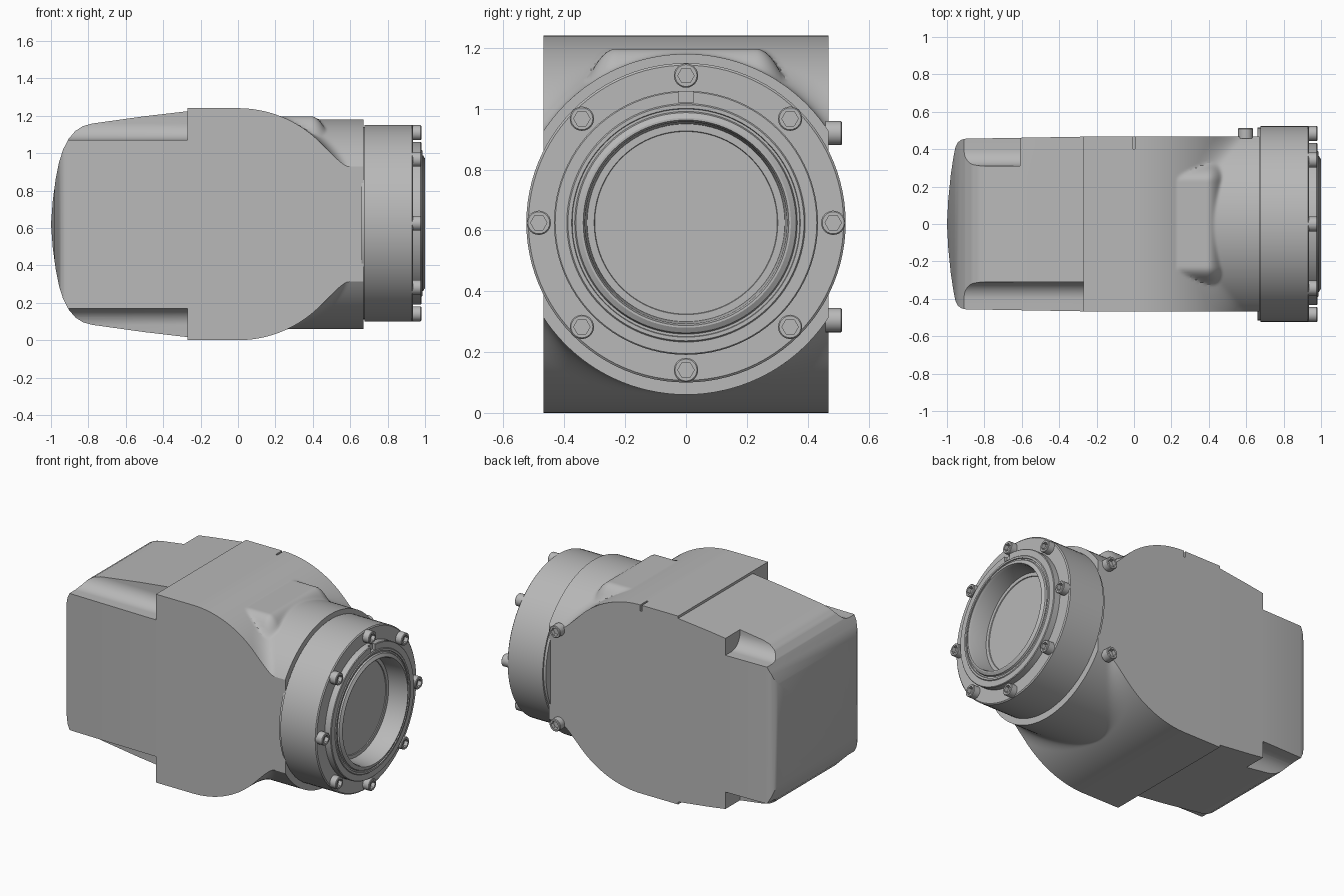
import bpy, bmesh, math
from mathutils import Vector

cube = bpy.data.objects.get("Cube")
if cube:
    bpy.data.objects.remove(cube)

grey = bpy.data.materials.new("cast_grey")
grey.use_nodes = True
GREY = (0.48, 0.48, 0.48, 1)
grey.diffuse_color = GREY
grey.node_tree.nodes["Principled BSDF"].inputs["Base Color"].default_value = GREY

MID = 0.62      # height of the body centre
AXIS = 0.625    # height of the flange axis
HALF = 0.468    # half width of the body


def loft(name, loops):
    """Bridge equal point loops and close both ends."""
    bm = bmesh.new()
    rings = [[bm.verts.new(p) for p in loop] for loop in loops]
    n = len(rings[0])
    for a, b in zip(rings, rings[1:]):
        for i in range(n):
            j = (i + 1) % n
            bm.faces.new((a[i], a[j], b[j], b[i]))
    bm.faces.new(rings[0])
    bm.faces.new(rings[-1])
    bmesh.ops.recalc_face_normals(bm, faces=bm.faces)
    mesh = bpy.data.meshes.new(name)
    bm.to_mesh(mesh)
    bm.free()
    mesh.materials.append(grey)
    ob = bpy.data.objects.new(name, mesh)
    bpy.context.collection.objects.link(ob)
    return ob


def box(name, lo, hi):
    corners = [(0, 0), (1, 0), (1, 1), (0, 1)]
    pick = (lo, hi)
    return loft(name, [[(x, pick[i][1], pick[j][2]) for i, j in corners]
                       for x in (lo[0], hi[0])])


def carve(ob, tool, operation="DIFFERENCE"):
    bpy.context.view_layer.objects.active = ob
    mod = ob.modifiers.new("carve", "BOOLEAN")
    mod.operation = operation
    mod.solver = "EXACT"
    mod.object = tool
    bpy.ops.object.modifier_apply(modifier=mod.name)
    bpy.data.objects.remove(tool)


def smooth(ob, angle=30):
    bpy.ops.object.select_all(action="DESELECT")
    ob.select_set(True)
    bpy.context.view_layer.objects.active = ob
    bpy.ops.object.shade_smooth_by_angle(angle=math.radians(angle))


def lathe(name, profile, centre, seg=96, along_y=False):
    """Turn (distance, radius) pairs; a negative radius makes a hexagon."""
    loops = []
    for d, r in profile:
        loop = []
        for k in range(seg):
            a = math.tau * k / seg
            rad = r
            if r < 0:
                off = (a + 1e-6) % (math.pi / 3) - math.pi / 6
                rad = -r * math.cos(math.pi / 6) / math.cos(off)
            u, v = rad * math.cos(a), rad * math.sin(a)
            p = Vector((u, d, v)) if along_y else Vector((d, u, v))
            loop.append(p + Vector(centre))
        loops.append(loop)
    ob = loft(name, loops)
    smooth(ob)
    return ob


def smooth_max(a, b, k):
    if k < 1e-4:
        return max(a, b)
    h = max(k - abs(a - b), 0) / k
    return max(a, b) + h * h * k / 4


# Main housing: drum across y blended into the round neck along x
def height(x, y, top):
    drum = math.sqrt(max(MID ** 2 - max(x, 0) ** 2, 0))
    neck = math.sqrt(0.56 ** 2 - y * y)
    z = smooth_max(drum, neck, 0.13 * (y / HALF) ** 2) if x > 0.1 else drum
    if top and x > 0.2:
        # raised pad on top of the neck
        d = math.hypot(max(x - 0.39, 0), max(abs(y) - 0.23, 0))
        z = smooth_max(z, 0.577 - 12 * d * d, min(0.04, 0.25 * d))
    return z


ys = [HALF * (i / 36 - 1) for i in range(73)]
xs = [-0.27] + [0.672 * i / 80 for i in range(81)]
housing = loft("housing", [
    [(x, y, MID + height(x, y, True)) for y in ys] +
    [(x, y, MID - height(x, y, False)) for y in reversed(ys)] for x in xs])
carve(housing, box("slit_cutter", (-0.006, 0.40, 1.2), (0.006, 0.6, 1.4)))
smooth(housing)

# Rear cover: side profile crossed with plan profile
side = [(-0.26, 0.605), (-0.5, 0.577), (-0.78, 0.538), (-0.83, 0.524),
        (-0.87, 0.498), (-0.905, 0.457), (-0.935, 0.4), (-0.957, 0.33),
        (-0.975, 0.24), (-0.99, 0.13), (-1, 0)]
plan = [(-0.26, 0.467), (-0.9, 0.456), (-0.925, 0.45), (-0.943, 0.435),
        (-0.955, 0.41), (-0.965, 0.36), (-0.98, 0.26), (-0.993, 0.13), (-1, 0)]


def both_sides(half):
    return half + [(x, -w) for x, w in reversed(half[:-1])]


cover = loft("rear_cover", [[(x, y, MID + w) for x, w in both_sides(side)]
                            for y in (-0.6, 0.6)])
carve(cover, loft("plan_cutter", [[(x, w, z) for x, w in both_sides(plan)]
                                  for z in (-0.2, 1.5)]), "INTERSECT")

# Corner pockets with a rounded inner edge
R = 0.09
for sy, x_end in ((-1, -0.2), (1, -0.61)):
    for sz in (-1, 1):
        corner = [(0.31 + R - R * math.cos(t), 0.45 + R - R * math.sin(t))
                  for t in [math.pi / 2 * i / 12 for i in range(13)]]
        shape = [(0.31, 0.8)] + corner + [(0.8, 0.45), (0.8, 0.8)]
        carve(cover, loft("pocket_cutter", [
            [(x, sy * a, MID + sz * b) for a, b in shape]
            for x in (-1.2, x_end)]))
smooth(cover)

# Flange and stepped window ring
lathe("flange", [(0.66, 0.515), (0.677, 0.515), (0.677, 0.525), (0.93, 0.525),
                 (0.936, 0.518), (0.936, 0.43), (0.84, 0.43)], (0, 0, AXIS))
ring = lathe("window_ring", [
    (0.845, 0.434), (0.977, 0.434), (0.981, 0.43), (0.981, 0.392),
    (0.986, 0.388), (0.986, 0.376), (0.98, 0.374), (0.98, 0.366),
    (0.99, 0.362), (1.0, 0.345), (1.0, 0.338), (0.985, 0.332),
    (0.87, 0.325), (0.87, 0.302), (0.865, 0.3)], (0, 0, AXIS))
carve(ring, box("key_cutter", (0.962, -0.025, AXIS + 0.395),
                (1.1, 0.025, AXIS + 0.5)))
smooth(ring)

# Socket head screws around the flange and on the back of the neck
SCREW = [(-0.01, 0.04), (0.041, 0.04), (0.045, 0.036), (0.045, -0.027),
         (0.02, -0.027)]
for i in range(8):
    a = math.tau * i / 8
    lathe(f"flange_screw_{i + 1}", SCREW,
          (0.936, 0.484 * math.cos(a), AXIS + 0.484 * math.sin(a)), 24)
for name, z in (("lower", 0.305), ("upper", 0.92)):
    lathe(f"{name}_neck_screw", SCREW, (0.597, HALF, z), 24, True)
